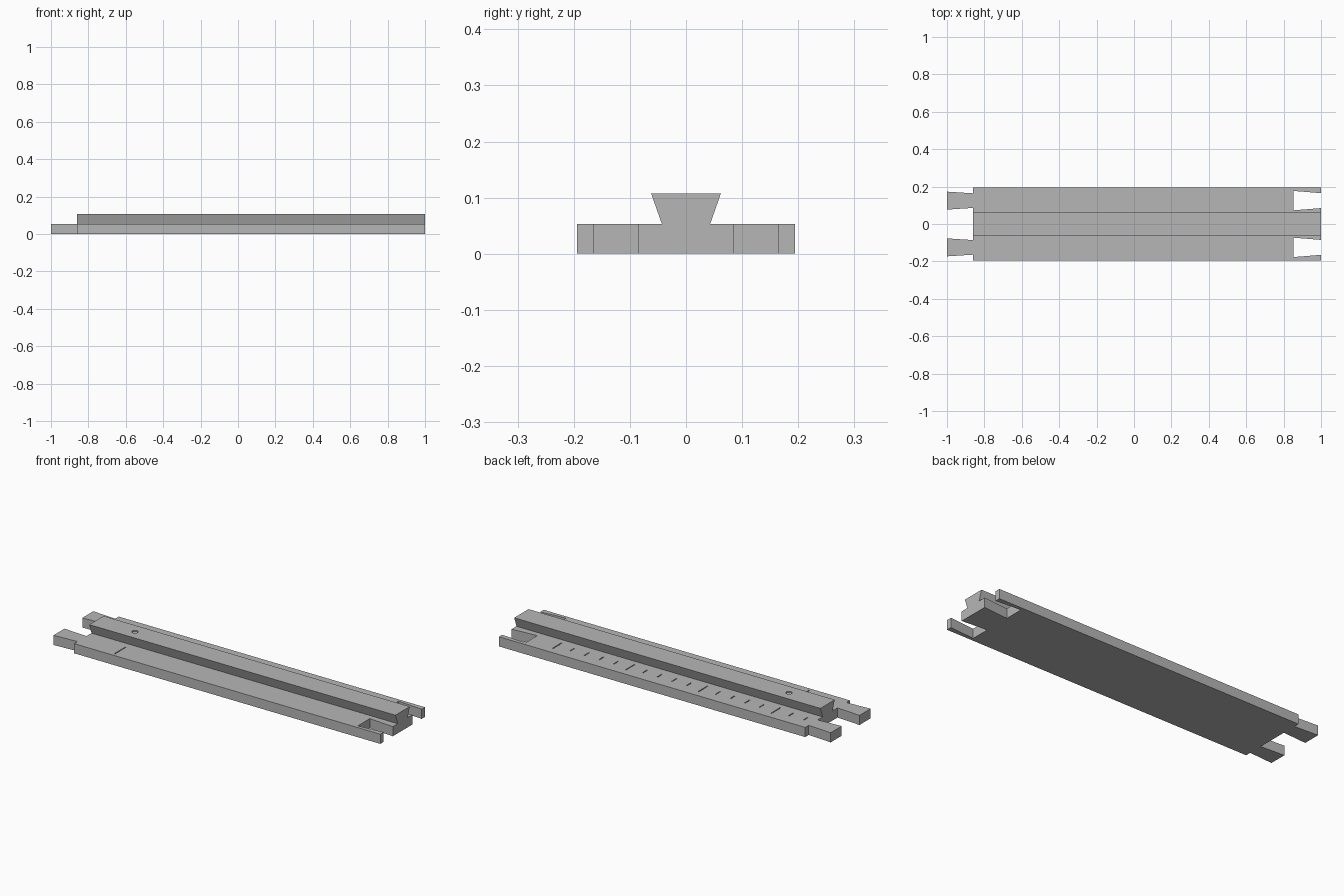
import bpy, bmesh

cube = bpy.data.objects.get("Cube")
if cube:
    bpy.data.objects.remove(cube, do_unlink=True)

LEFT, RIGHT = -0.86, 1.0
HALF_WIDTH, BASE_TOP, RAIL_TOP = 0.194, 0.053, 0.107
JOINT_Y = 0.125          # centre line of each dovetail joint
ZERO_X, MAJOR = -0.626, 0.443
DEPTH, TICK_WIDTH = 0.006, 0.005

gray = bpy.data.materials.new("plain gray")
gray.use_nodes = True
color = (0.47, 0.47, 0.47, 1)
gray.diffuse_color = color
gray.node_tree.nodes["Principled BSDF"].inputs["Base Color"].default_value = color


def finish(name, bm):
    bmesh.ops.recalc_face_normals(bm, faces=bm.faces)
    mesh = bpy.data.meshes.new(name)
    bm.to_mesh(mesh)
    bm.free()
    mesh.materials.append(gray)
    obj = bpy.data.objects.new(name, mesh)
    bpy.context.collection.objects.link(obj)
    return obj


def prism(name, points, direction):
    """Extrude a closed 3D outline along a direction."""
    bm = bmesh.new()
    face = bm.faces.new([bm.verts.new(p) for p in points])
    new = bmesh.ops.extrude_face_region(bm, geom=[face])["geom"]
    verts = [g for g in new if isinstance(g, bmesh.types.BMVert)]
    bmesh.ops.translate(bm, verts=verts, vec=direction)
    return finish(name, bm)


def cut(target, cutter):
    cutter.hide_render = True
    cutter.hide_viewport = True
    cutter.display_type = 'WIRE'
    mod = target.modifiers.new("engraving", 'BOOLEAN')
    mod.operation = 'DIFFERENCE'
    mod.solver = 'EXACT'
    mod.object = cutter


# Base plate: dovetail tongues at one end, matching sockets at the other
half = [
    (LEFT, JOINT_Y - 0.039), (-1, JOINT_Y - 0.048),
    (-1, JOINT_Y + 0.048), (LEFT, JOINT_Y + 0.039),
    (LEFT, HALF_WIDTH), (RIGHT, HALF_WIDTH),
    (RIGHT, JOINT_Y + 0.04), (0.852, JOINT_Y + 0.052),
    (0.852, JOINT_Y - 0.052), (RIGHT, JOINT_Y - 0.04),
]
outline = half + [(x, -y) for x, y in reversed(half)]
base = prism("base_plate", [(x, y, 0) for x, y in outline], (0, 0, BASE_TOP))

# Flared rail running along the middle
section = [(-0.043, BASE_TOP), (0.043, BASE_TOP), (0.062, RAIL_TOP), (-0.062, RAIL_TOP)]
rail = prism("dovetail_rail", [(LEFT, y, z) for y, z in section], (RIGHT - LEFT, 0, 0))

# Engraved scale: long ticks with four short ones between, and one index tick
ticks = [(ZERO_X, -0.177, -0.08)]
for i in range(-2, 16):
    y0, y1 = (0.075, 0.155) if i % 5 == 0 else (0.09, 0.13)
    ticks.append((ZERO_X + i * MAJOR / 5, y0, y1))
bm = bmesh.new()
for x, y0, y1 in ticks:
    box = bmesh.ops.create_cube(bm, size=1)["verts"]
    bmesh.ops.scale(bm, verts=box, vec=(TICK_WIDTH, y1 - y0, 2 * DEPTH))
    bmesh.ops.translate(bm, verts=box, vec=(x, (y0 + y1) / 2, BASE_TOP))
cut(base, finish("tick_cutter", bm))

# Shallow round index mark on the rail
bm = bmesh.new()
pin = bmesh.ops.create_cone(bm, cap_ends=True, segments=32, radius1=0.016,
                            radius2=0.016, depth=2 * DEPTH)["verts"]
bmesh.ops.translate(bm, verts=pin, vec=(ZERO_X, 0, RAIL_TOP))
cut(rail, finish("index_mark_cutter", bm))
